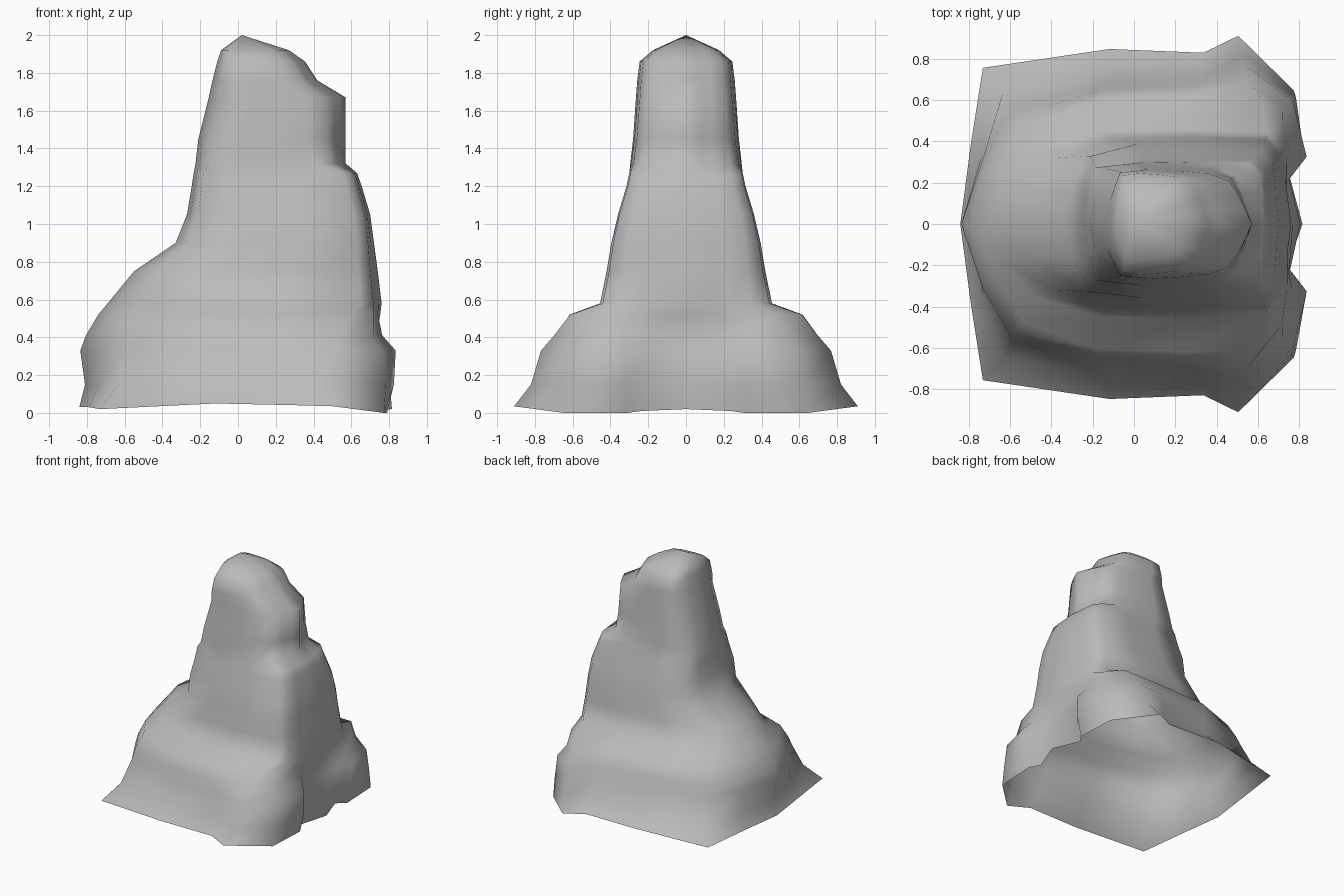
import bpy, bmesh

default_cube = bpy.data.objects.get("Cube")
if default_cube:
    bpy.data.objects.remove(default_cube, do_unlink=True)

# Half outlines as (fraction along x, fraction of half depth), left tip to right middle
FOOT = [(0, 0), (.03, .42), (.065, .83), (.43, .93), (.7, .91), (.8, 1),
        (.96, .71), (.97, .34), (.935, .26), (.985, 0)]
SHOULDER = [(0, 0), (.06, .39), (.15, .73), (.43, .87), (.68, .9), (.82, .99),
            (.96, .77), (1, .42), (.95, .28), (.96, 0)]
WAIST = [(0, 0), (.04, .4), (.13, .76), (.36, .98), (.65, 1), (.92, .97),
         (.97, .77), (.98, .5), (.99, .25), (1, 0)]
BODY = [(0, 0), (.02, .45), (.06, .91), (.33, 1), (.64, 1), (.91, .98),
        (.97, .8), (.985, .5), (.99, .25), (1, 0)]
TOP = [(0, 0), (.03, .42), (.12, .96), (.3, 1), (.52, .97), (.71, .92),
       (.85, .78), (.91, .52), (.96, .25), (1, 0)]
OUTLINES = [FOOT, SHOULDER, WAIST, BODY, TOP]
# Height of the uneven bottom edge at each outline point
HEM = [.03, .03, .02, .05, .04, .035, 0, 0, .01, .02]

# Levels: height, left end, right end, half depth, position along OUTLINES
LEVELS = [
    (0, -.84, .84, .91, 0),
    (.15, -.81, .85, .825, .5),
    (.33, -.835, .835, .775, 1),
    (.41, -.805, .775, .71, 1.35),
    (.52, -.74, .765, .63, 1.8),
    (.58, -.69, .76, .455, 2),
    (.75, -.55, .74, .42, 2),
    (.9, -.33, .72, .395, 2.5),
    (1.05, -.27, .7, .36, 3),
    (1.2, -.245, .655, .315, 3),
    (1.27, -.235, .63, .3, 3),
    (1.32, -.225, .57, .295, 3.6),
    (1.45, -.21, .57, .28, 3.8),
    (1.67, -.155, .57, .265, 4),
    (1.76, -.135, .42, .258, 4),
    (1.86, -.11, .355, .245, 4),
    (1.92, -.09, .27, .175, 4),
]


def ring_points(height, left, right, depth, place):
    """Closed mirrored outline for one level of the rock."""
    first = min(int(place), len(OUTLINES) - 2)
    blend = place - first
    half = []
    for a, b, hem in zip(OUTLINES[first], OUTLINES[first + 1], HEM):
        u = a[0] + (b[0] - a[0]) * blend
        v = a[1] + (b[1] - a[1]) * blend
        z = height if height else hem
        half.append((left + (right - left) * u, depth * v, z))
    mirrored = [(x, -y, z) for x, y, z in reversed(half[1:-1])]
    return half + mirrored


# Rock body lofted through the levels, open underneath
bm = bmesh.new()
rings = [[bm.verts.new(p) for p in ring_points(*level)] for level in LEVELS]
count = len(rings[0])
for lower, upper in zip(rings, rings[1:]):
    for i in range(count):
        j = (i + 1) % count
        bm.faces.new((lower[j], lower[i], upper[i], upper[j]))

# Peak
peak = bm.verts.new((.02, 0, 2))
for i in range(count):
    bm.faces.new((rings[-1][(i + 1) % count], rings[-1][i], peak))
for face in bm.faces:
    face.smooth = True

mesh = bpy.data.meshes.new("rock")
bm.to_mesh(mesh)
bm.free()
rock = bpy.data.objects.new("rock", mesh)
bpy.context.collection.objects.link(rock)

# Plain grey stone
stone = bpy.data.materials.new("grey_stone")
stone.use_nodes = True
colour = (.5, .5, .5, 1)
stone.diffuse_color = colour
stone.node_tree.nodes["Principled BSDF"].inputs["Base Color"].default_value = colour
mesh.materials.append(stone)
